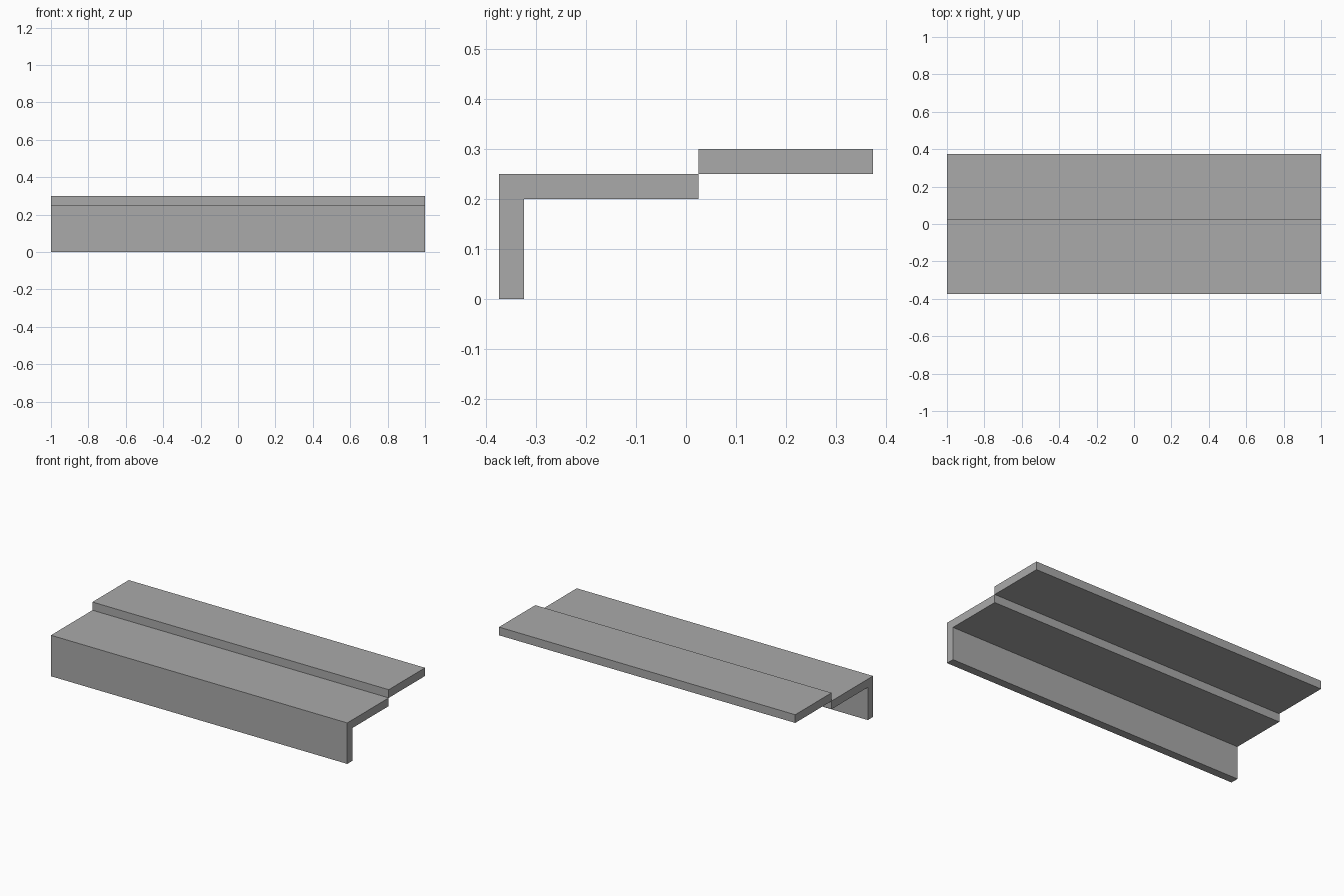
import bpy
import bmesh

cube = bpy.data.objects.get("Cube")
if cube:
    bpy.data.objects.remove(cube, do_unlink=True)

grey = bpy.data.materials.new("plain_grey")
grey.use_nodes = True
colour = (0.4, 0.4, 0.4, 1)
grey.diffuse_color = colour
grey.node_tree.nodes["Principled BSDF"].inputs["Base Color"].default_value = colour


def extrude_profile(name, profile, half_width=1.0):
    """Extrude a closed (y, z) outline across the full width in x."""
    bm = bmesh.new()
    face = bm.faces.new([bm.verts.new((-half_width, y, z)) for y, z in profile])
    result = bmesh.ops.extrude_face_region(bm, geom=[face])
    verts = [v for v in result["geom"] if isinstance(v, bmesh.types.BMVert)]
    bmesh.ops.translate(bm, verts=verts, vec=(2 * half_width, 0, 0))
    bmesh.ops.recalc_face_normals(bm, faces=bm.faces)
    mesh = bpy.data.meshes.new(name)
    bm.to_mesh(mesh)
    bm.free()
    mesh.materials.append(grey)
    obj = bpy.data.objects.new(name, mesh)
    bpy.context.collection.objects.link(obj)
    return obj


# Lower step: tread with a front riser
extrude_profile("lower_step", [
    (-0.375, 0), (-0.325, 0), (-0.325, 0.2),
    (0.025, 0.2), (0.025, 0.25), (-0.375, 0.25),
])

# Upper step: flat slab resting edge to edge on the lower tread
extrude_profile("upper_step", [
    (0.025, 0.25), (0.375, 0.25), (0.375, 0.3), (0.025, 0.3),
])
